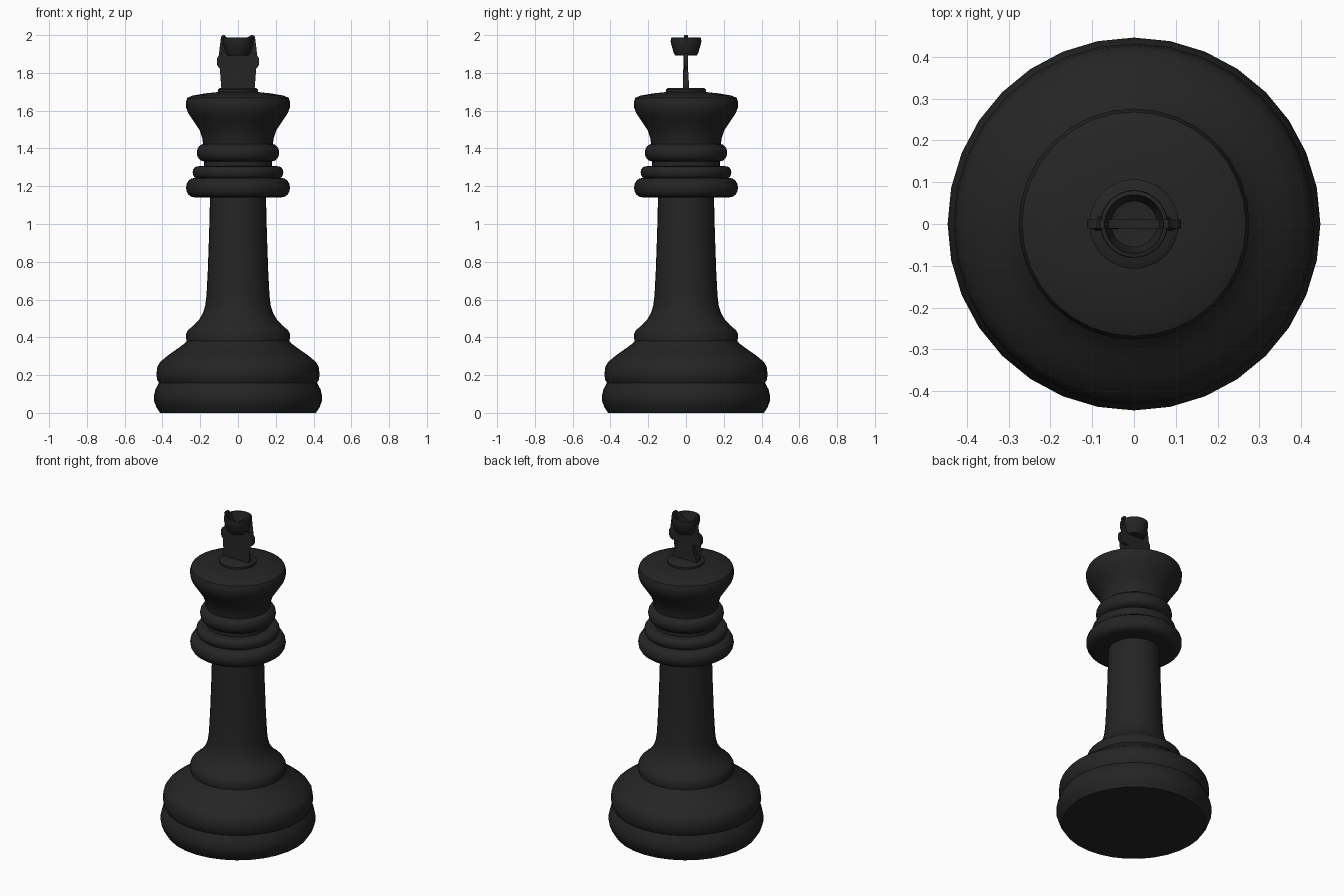
import bpy, bmesh, math

SEG = 32
black = bpy.data.materials.new("black")
black.diffuse_color = (0.018, 0.018, 0.018, 1)


def finish(name, bm, angle=35):
    bmesh.ops.remove_doubles(bm, verts=bm.verts, dist=1e-5)
    bmesh.ops.recalc_face_normals(bm, faces=bm.faces)
    me = bpy.data.meshes.new(name)
    bm.to_mesh(me)
    bm.free()
    me.materials.append(black)
    ob = bpy.data.objects.new(name, me)
    bpy.context.collection.objects.link(ob)
    bpy.ops.object.select_all(action='DESELECT')
    ob.select_set(True)
    bpy.context.view_layer.objects.active = ob
    bpy.ops.object.shade_smooth_by_angle(angle=math.radians(angle))
    return ob


def lathe(name, profile):
    """Spin (radius, height) points about z; ends on the axis close the solid."""
    bm = bmesh.new()
    vs = [bm.verts.new((r, 0, z)) for r, z in profile]
    es = [bm.edges.new(p) for p in zip(vs, vs[1:])]
    bmesh.ops.spin(bm, geom=vs + es, axis=(0, 0, 1), cent=(0, 0, 0),
                   angle=2 * math.pi, steps=SEG, use_merge=True)
    return finish(name, bm)


def ring(name, r, z0, z1):
    """Flattened disc with a rounded rim."""
    h, zc = (z1 - z0) / 2, (z0 + z1) / 2
    pts = [(0, z0)]
    for i in range(9):
        a = math.pi * (i / 8 - 0.5)
        c = max(math.cos(a), 0)
        pts.append((r - h * (1 - c ** 0.8), zc + h * math.sin(a)))
    return lathe(name, pts + [(0, z1)])


# Foot, flared base and shaft
lathe("foot", [(0, 0), (0.413, 0), (0.432, 0.03), (0.445, 0.065), (0.446, 0.085),
               (0.437, 0.125), (0.418, 0.16), (0, 0.16)])
lathe("base", [(0, 0.15), (0.413, 0.15), (0.428, 0.175), (0.432, 0.205), (0.427, 0.245),
               (0.412, 0.27), (0.37, 0.305), (0.32, 0.34), (0.28, 0.37), (0.27, 0.385), (0, 0.385)])
lathe("shaft", [(0, 0.38), (0.273, 0.38), (0.276, 0.415), (0.266, 0.437), (0.235, 0.463),
                (0.205, 0.495), (0.185, 0.53), (0.173, 0.57), (0.167, 0.62), (0.16, 0.75),
                (0.153, 0.95), (0.148, 1.15), (0, 1.15)])

# Stacked collars around the neck
ring("lower_collar", 0.275, 1.14, 1.245)
ring("middle_collar", 0.24, 1.24, 1.306)
lathe("neck", [(0, 1.29), (0.18, 1.29), (0.18, 1.46), (0, 1.46)])
ring("upper_collar", 0.218, 1.33, 1.425)

# Flared head and the small disc on top
lathe("head", [(0, 1.41), (0.184, 1.41), (0.188, 1.45), (0.202, 1.495), (0.235, 1.545),
               (0.265, 1.59), (0.274, 1.615), (0.276, 1.645), (0.268, 1.668), (0.24, 1.68),
               (0.17, 1.692), (0.09, 1.70), (0, 1.70)])
lathe("top_disc", [(0, 1.69), (0.095, 1.69), (0.107, 1.70), (0.107, 1.712), (0.095, 1.72), (0, 1.72)])

# Thin cross plate, mirrored outline, thicker at the bottom
half = [(0.088, 1.715), (0.082, 1.735), (0.055, 1.80), (0.055, 1.82), (0.078, 1.825), (0.085, 1.818),
        (0.102, 1.828), (0.112, 1.845), (0.112, 1.875), (0.102, 1.892), (0.085, 1.902),
        (0.06, 1.895), (0.065, 1.92), (0.09, 1.99), (0.082, 2.0), (0.07, 2.0),
        (0.06, 1.95), (0.03, 1.94)]
outline = half + [(-x, z) for x, z in reversed(half)]
bm = bmesh.new()
sides = []
for s in (-1, 1):
    sides.append([bm.verts.new((x, s * (0.011 + max(0, 1.82 - z) * 0.06), z)) for x, z in outline])
for side in sides:
    bm.faces.new(side)
n = len(outline)
for i in range(n):
    j = (i + 1) % n
    bm.faces.new((sides[0][i], sides[0][j], sides[1][j], sides[1][i]))
bmesh.ops.triangulate(bm, faces=[f for f in bm.faces if len(f.verts) > 4])
finish("cross", bm)

# Hollow cup on the cross
lathe("cup", [(0, 1.892), (0.056, 1.892), (0.064, 1.902), (0.078, 1.95), (0.081, 1.965),
              (0.08, 1.985), (0.07, 1.988), (0.066, 1.965), (0.055, 1.93), (0, 1.925)])
